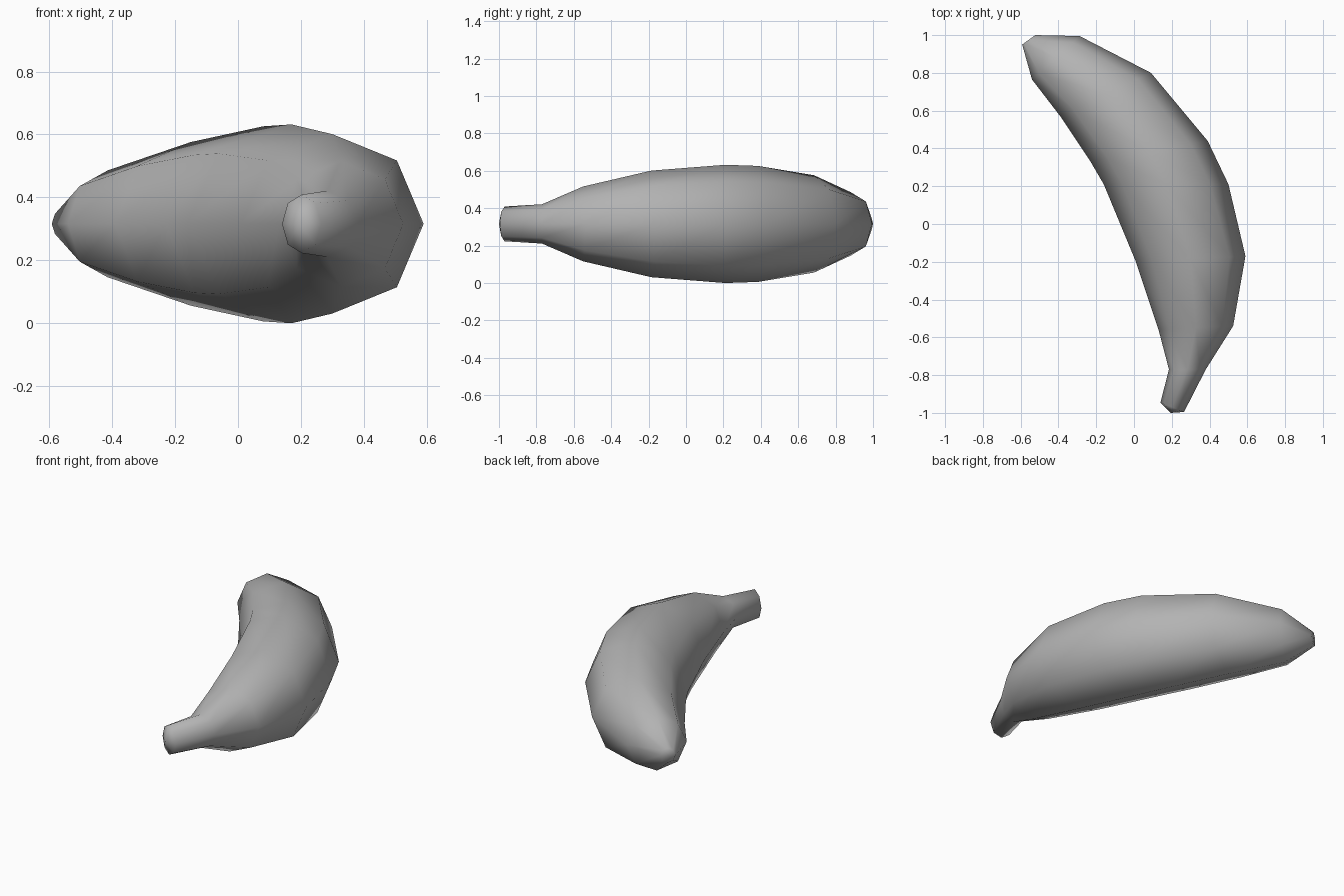
import bpy, bmesh
from math import cos, sin, pi
from mathutils import Vector

cube = bpy.data.objects.get("Cube")
if cube:
    bpy.data.objects.remove(cube, do_unlink=True)

SIDES = 8
MID_Z = 0.316

# Rings from stem to tip: inner edge (x, y), outer edge (x, y), half height
RINGS = [
    ((0.14, -0.945), (0.265, -0.995), 0.093),
    ((0.185, -0.77), (0.38, -0.77), 0.105),
    ((0.13, -0.56), (0.525, -0.54), 0.20),
    ((0.01, -0.20), (0.59, -0.17), 0.285),
    ((-0.16, 0.21), (0.50, 0.21), 0.316),
    ((-0.23, 0.33), (0.39, 0.44), 0.31),
    ((-0.39, 0.57), (0.09, 0.80), 0.26),
    ((-0.54, 0.765), (-0.288, 0.995), 0.17),
    ((-0.592, 0.95), (-0.523, 1.0), 0.045),
]


def add_ring(bm, inner, outer, half_height):
    a, b = Vector((*inner, MID_Z)), Vector((*outer, MID_Z))
    centre, reach = (a + b) / 2, (b - a) / 2
    up = Vector((0, 0, half_height))
    angles = [2 * pi * i / SIDES for i in range(SIDES)]
    return [bm.verts.new(centre + reach * cos(t) + up * sin(t)) for t in angles]


# Curved fruit body with the stem in one skin
bm = bmesh.new()
rings = [add_ring(bm, *r) for r in RINGS]
for low, high in zip(rings, rings[1:]):
    for i in range(SIDES):
        j = (i + 1) % SIDES
        bm.faces.new((low[i], low[j], high[j], high[i]))

# Slightly domed stem end, flat blossom tip
stem_end = bm.verts.new((0.195, -1.0, MID_Z))
for i in range(SIDES):
    bm.faces.new((rings[0][(i + 1) % SIDES], rings[0][i], stem_end))
bm.faces.new(rings[-1])
bmesh.ops.recalc_face_normals(bm, faces=bm.faces)
for face in bm.faces:
    face.smooth = True

mesh = bpy.data.meshes.new("banana")
bm.to_mesh(mesh)
bm.free()
banana = bpy.data.objects.new("banana", mesh)
bpy.context.collection.objects.link(banana)

# Plain grey skin
skin = bpy.data.materials.new("grey skin")
skin.use_nodes = True
grey = (0.45, 0.45, 0.45, 1)
skin.diffuse_color = grey
skin.node_tree.nodes["Principled BSDF"].inputs["Base Color"].default_value = grey
mesh.materials.append(skin)
